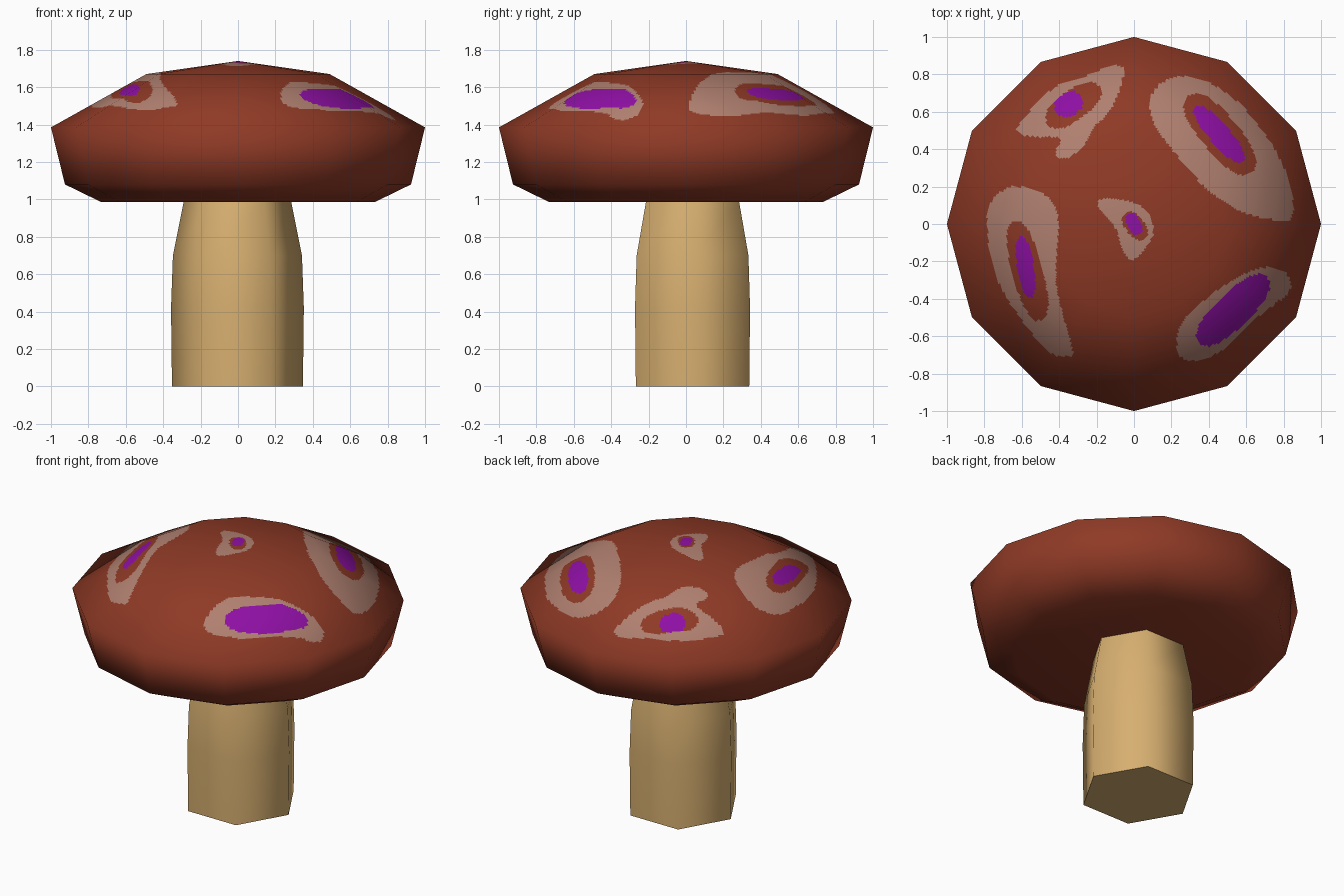
import bpy, bmesh, math
from mathutils import Vector

if "Cube" in bpy.data.objects:
    bpy.data.objects.remove(bpy.data.objects["Cube"])


def material(name, rgb):
    m = bpy.data.materials.new(name)
    m.diffuse_color = (*rgb, 1)
    m.use_nodes = True
    m.node_tree.nodes["Principled BSDF"].inputs["Base Color"].default_value = m.diffuse_color
    return m


RED = material("cap_red", (0.275, 0.042, 0.019))
PALE = material("pale_spot", (0.434, 0.216, 0.162))
PURPLE = material("purple_spot", (0.275, 0.005, 0.376))
TAN = material("stem_tan", (0.68, 0.43, 0.162))


def add_object(name, verts, faces, mats):
    me = bpy.data.meshes.new(name)
    me.from_pydata(verts, [], faces)
    for m in mats:
        me.materials.append(m)
    ob = bpy.data.objects.new(name, me)
    bpy.context.collection.objects.link(ob)
    return ob


# Spot shapes, seen from above
def outline(pts, steps=5):
    """Closed smooth curve through the points."""
    p = [Vector(q) for q in pts]
    n, out = len(p), []
    for i in range(n):
        a, b, c, d = p[i - 1], p[i], p[(i + 1) % n], p[(i + 2) % n]
        for k in range(steps):
            t = k / steps
            out.append(0.5 * (2 * b + (c - a) * t + (2 * a - 5 * b + 4 * c - d) * t * t
                              + (3 * b - a - 3 * c + d) * t ** 3))
    return [(v.x, v.y) for v in out]


def in_outline(x, y, poly):
    inside = False
    x0, y0 = poly[-1]
    for x1, y1 in poly:
        if (y1 > y) != (y0 > y) and x < (x0 - x1) * (y - y1) / (y0 - y1) + x1:
            inside = not inside
        x0, y0 = x1, y1
    return inside


def in_oval(x, y, oval):
    cx, cy, a, b, deg = oval
    c, s = math.cos(math.radians(deg)), math.sin(math.radians(deg))
    u, v = (x - cx) * c + (y - cy) * s, (y - cy) * c - (x - cx) * s
    return abs(u / a) ** 2.4 + abs(v / b) ** 2.4 < 1


spots = []


def spot(pale, ring, core):
    spots.append((outline(pale), ring, core))


spot([(.09, .67), (.155, .76), (.28, .79), (.43, .74), (.59, .62), (.75, .40), (.83, .22),
      (.85, .05), (.78, .02), (.59, .06), (.41, .17), (.26, .33), (.11, .53)],
     (.46, .48, .265, .10, -50), (.455, .48, .19, .055, -49))
spot([(-.625, .49), (-.57, .59), (-.42, .735), (-.31, .77), (-.12, .845), (-.055, .81),
      (-.12, .62), (-.21, .52), (-.28, .405), (-.37, .35), (-.42, .38), (-.395, .46), (-.52, .465)],
     (-.325, .635, .17, .08, 36), (-.35, .64, .077, .062, 30))
spot([(-.78, .08), (-.70, .18), (-.61, .20), (-.475, .155), (-.405, .03), (-.415, -.325),
      (-.33, -.675), (-.37, -.705), (-.46, -.68), (-.58, -.54), (-.705, -.35), (-.77, -.16)],
     (-.57, -.25, .275, .08, -75), (-.58, -.23, .165, .044, -81))
spot([(.23, -.67), (.25, -.54), (.35, -.43), (.51, -.31), (.65, -.245), (.755, -.23),
      (.825, -.28), (.82, -.37), (.61, -.54), (.51, -.645), (.395, -.715), (.28, -.73)],
     None, (.53, -.46, .25, .092, 44))
spot([(-.19, .09), (-.17, .135), (-.075, .13), (.03, .10), (.095, .02), (.095, -.075),
      (0, -.19), (-.06, -.14), (-.10, -.02)],
     (.005, -.01, .085, .05, -52), (0, 0, .063, .036, -65))


def colour_index(x, y):
    for pale, ring, core in spots:
        if in_oval(x, y, core):
            return 2
        if ring and in_oval(x, y, ring):
            return 0
        if in_outline(x, y, pale):
            return 1
    return 0


# Cap: twelve flat sides, finely divided on top so the spots can be cut in
PROFILE = [(0, .985), (.73, .985), (.925, 1.08), (1, 1.385), (.49, 1.67), (0, 1.74)]
ROWS = [1, 1, 1, 46, 40]
SIDES, SUB = 12, 24

seg = [Vector((b[1] - a[1], a[0] - b[0])).normalized() for a, b in zip(PROFILE, PROFILE[1:])]
nor = [Vector((0, -1))] + [(a + b).normalized() for a, b in zip(seg, seg[1:])] + [Vector((0, 1))]

around = []
for k in range(SIDES):
    a, b = (Vector((math.cos(t), math.sin(t)))
            for t in (math.tau * k / SIDES, math.tau * (k + 1) / SIDES))
    around += [a.lerp(b, j / SUB) for j in range(SUB)]

levels = []
for i, rows in enumerate(ROWS):
    for j in range(rows):
        t = j / rows
        levels.append((Vector(PROFILE[i]).lerp(Vector(PROFILE[i + 1]), t), nor[i].lerp(nor[i + 1], t)))
levels = levels[1:]

verts, normals = [(0, 0, PROFILE[0][1])], [Vector((0, 0, -1))]
for p, n in levels:
    for d in around:
        verts.append((p.x * d.x, p.x * d.y, p.y))
        normals.append(Vector((n.x * d.x, n.x * d.y, n.y)).normalized())
verts.append((0, 0, PROFILE[-1][1]))
normals.append(Vector((0, 0, 1)))

N, L = len(around), len(levels)
faces = []
for k in range(N):
    m = (k + 1) % N
    faces.append((0, 1 + m, 1 + k))
    for r in range(L - 1):
        lo, hi = 1 + r * N, 1 + (r + 1) * N
        faces.append((lo + k, lo + m, hi + m, hi + k))
    top = 1 + (L - 1) * N
    faces.append((top + k, top + m, len(verts) - 1))

cap = add_object("mushroom_cap", verts, faces, [RED, PALE, PURPLE])
for f in cap.data.polygons:
    f.use_smooth = True
    c = f.center
    if c.z > 1.385:
        f.material_index = colour_index(c.x, c.y)
cap.data.normals_split_custom_set_from_vertices(normals)

# Stem: tapered six-sided column, set slightly back
STEM = [(.35, 0), (.355, .42), (.345, .70), (.288, .985), (.27, 1.06)]
sv = [(-.003 + r * math.cos(math.tau * k / 6), .035 + r * math.sin(math.tau * k / 6), z)
      for r, z in STEM for k in range(6)]
sf = [(i * 6 + k, i * 6 + (k + 1) % 6, i * 6 + 6 + (k + 1) % 6, i * 6 + 6 + k)
      for i in range(len(STEM) - 1) for k in range(6)]
sf += [tuple(range(5, -1, -1)), tuple(range(len(sv) - 6, len(sv)))]
stem = add_object("mushroom_stem", sv, sf, [TAN])
bpy.context.view_layer.objects.active = stem
stem.select_set(True)
bpy.ops.object.shade_smooth_by_angle(angle=math.radians(70))
